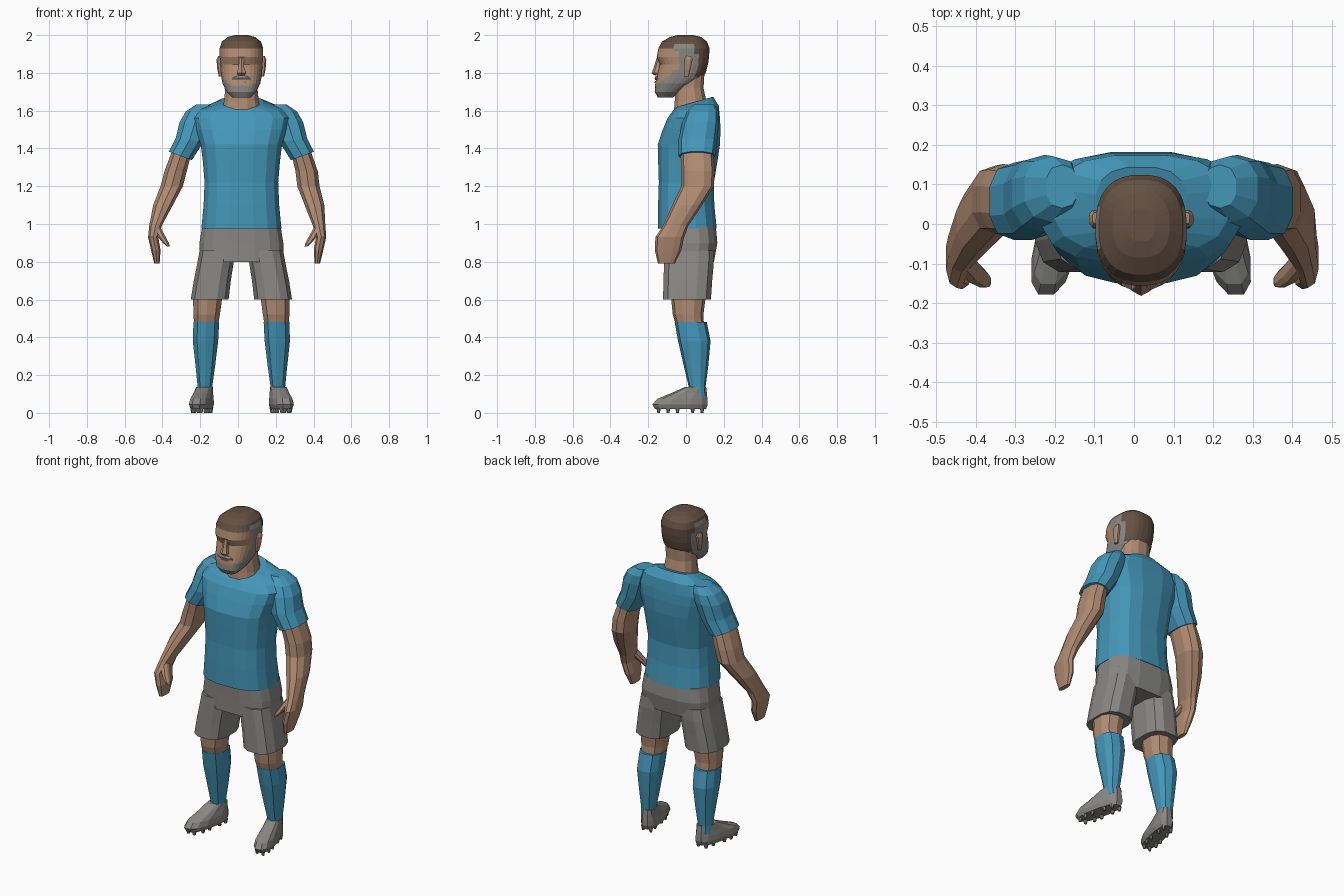
import bpy, bmesh, math

CX = 0.018  # body centre line


def mat(name, rgb):
    m = bpy.data.materials.new(name)
    m.diffuse_color = (*rgb, 1)
    return m


BLUE = mat("kit blue", (0.058, 0.31, 0.49))
GREY = mat("grey", (0.25, 0.245, 0.23))
SKIN = mat("skin", (0.44, 0.26, 0.17))
HAIR = mat("hair brown", (0.125, 0.08, 0.055))


def loft(name, rings, mats, n=10, p=2.4, s=1, sub=1, warp=None, rule=None):
    """Skin horizontal rings (x, z, half width, front y, back y); s=-1 mirrors."""
    full = []
    for a, b in zip(rings, rings[1:]):
        full += [[u + (v - u) * k / sub for u, v in zip(a, b)] for k in range(sub)]
    full.append(rings[-1])
    bm = bmesh.new()
    loops = []
    for x, z, rx, y0, y1 in full:
        loop = []
        for i in range(n):
            t = 2 * math.pi * (i + 0.5) / n
            c, d = math.cos(t), math.sin(t)
            px = x + rx * math.copysign(abs(c) ** (2 / p), c) / abs(math.cos(math.pi / n)) ** (2 / p)
            py = (y0 + y1) / 2 + (y1 - y0) / 2 * math.copysign(abs(d) ** (2 / p), d)
            co = warp(px, py, z) if warp else (px, py, z)
            loop.append(bm.verts.new((CX + s * co[0], co[1], co[2])))
        loops.append(loop)
    for a, b in zip(loops, loops[1:]):
        for i in range(n):
            j = (i + 1) % n
            bm.faces.new((a[i], a[j], b[j], b[i]))
    bm.faces.new(loops[0])
    bm.faces.new(loops[-1])
    bmesh.ops.recalc_face_normals(bm, faces=bm.faces)
    if rule:
        for f in bm.faces:
            c = f.calc_center_median()
            f.material_index = rule(abs(c.x - CX), c.y, c.z)
    me = bpy.data.meshes.new(name)
    bm.to_mesh(me)
    bm.free()
    for m in mats:
        me.materials.append(m)
    ob = bpy.data.objects.new(name, me)
    bpy.context.collection.objects.link(ob)
    return ob


# Shirt body, with the collar dipping at the front
def collar(x, y, z):
    return x, y, z + max(0, z - 1.58) / 0.065 * 0.28 * (y - 0.05)


loft("shirt_body", [
    (0, 0.975, 0.212, -0.150, 0.165), (0, 1.10, 0.200, -0.150, 0.152),
    (0, 1.22, 0.195, -0.146, 0.150), (0, 1.34, 0.205, -0.150, 0.170),
    (0, 1.42, 0.215, -0.152, 0.182), (0, 1.50, 0.240, -0.125, 0.185),
    (0, 1.56, 0.255, -0.100, 0.182), (0, 1.61, 0.220, -0.075, 0.175),
    (0, 1.647, 0.115, -0.055, 0.145)], [BLUE], n=16, p=2.7, warp=collar)

# Shorts: hips and two legs
loft("shorts_hips", [
    (0, 0.80, 0.222, -0.120, 0.150), (0, 0.90, 0.222, -0.122, 0.168),
    (0, 0.985, 0.208, -0.125, 0.160)], [GREY], n=16, p=3)

# Neck and head
loft("neck", [
    (0, 1.56, 0.110, -0.070, 0.120), (0, 1.65, 0.092, -0.062, 0.110),
    (0, 1.72, 0.085, -0.060, 0.095), (0, 1.80, 0.085, -0.050, 0.100)],
    [SKIN], n=12)


def head_colour(x, y, z):
    # 0 skin, 1 beard and sideburns, 2 hair
    if z > 1.95 or (y > 0.055 and z > 1.76):
        return 2
    if y < 0.055 and z < 1.745 + (y + 0.14) * 0.8:
        return 1
    if x > 0.06 and y > -0.02 - (z - 1.84) * 0.5:
        return 1
    return 2 if z > 1.925 else 0


loft("head", [
    (0, 1.670, 0.050, -0.150, -0.070), (0, 1.700, 0.080, -0.166, -0.020),
    (0, 1.745, 0.100, -0.163, 0.050), (0, 1.770, 0.105, -0.158, 0.085),
    (0, 1.800, 0.109, -0.150, 0.105), (0, 1.845, 0.112, -0.138, 0.117),
    (0, 1.885, 0.115, -0.156, 0.123), (0, 1.930, 0.115, -0.147, 0.125),
    (0, 1.965, 0.104, -0.128, 0.112), (0, 1.990, 0.072, -0.085, 0.080),
    (0, 2.000, 0.035, -0.045, 0.040)],
    [SKIN, GREY, HAIR], n=28, p=2.5, sub=3, rule=head_colour)

loft("nose", [
    (0, 1.785, 0.016, -0.165, -0.13), (0, 1.800, 0.024, -0.182, -0.13),
    (0, 1.830, 0.015, -0.170, -0.13), (0, 1.880, 0.012, -0.155, -0.13)],
    [SKIN], n=6, p=2)
loft("moustache", [
    (0, 1.762, 0.050, -0.164, -0.12), (0, 1.772, 0.050, -0.168, -0.12),
    (0, 1.783, 0.030, -0.162, -0.12)], [GREY], n=8, p=2.6)
loft("mouth", [
    (0, 1.746, 0.032, -0.168, -0.12), (0, 1.757, 0.032, -0.166, -0.12)],
    [SKIN], n=8, p=2.6)


def sleeve_hem(x, y, z):
    # hem slopes up towards the outside
    return x, y, z + 0.37 * (x - 0.323) * min(1, max(0, (1.50 - z) / 0.14))


def toe_out(x, y, z):
    return x - 0.2 * (y - 0.06), y, z


for s, side in ((-1, "left"), (1, "right")):

    def hang(x, y, z, s=s):
        # one arm hangs slightly closer to the body
        return x - (min(0.045, max(0, (1.3 - z) * 0.14)) if s > 0 else 0), y, z

    # Ear
    loft(side + "_ear", [
        (0.112, 1.780, 0.008, -0.010, 0.015), (0.116, 1.820, 0.012, -0.012, 0.025),
        (0.118, 1.870, 0.014, -0.010, 0.036), (0.115, 1.890, 0.008, 0.000, 0.030)],
        [SKIN], n=8, s=s)

    # Sleeve, arm, hand
    loft(side + "_sleeve", [
        (0.323, 1.360, 0.061, -0.040, 0.155), (0.275, 1.450, 0.073, -0.040, 0.165),
        (0.245, 1.540, 0.082, -0.020, 0.175), (0.225, 1.595, 0.070, 0.005, 0.172),
        (0.200, 1.632, 0.040, 0.040, 0.150)], [BLUE], s=s, warp=sleeve_hem)
    loft(side + "_arm", [
        (0.310, 1.400, 0.052, -0.030, 0.145), (0.348, 1.280, 0.059, -0.025, 0.152),
        (0.369, 1.200, 0.059, -0.025, 0.148), (0.415, 1.100, 0.052, -0.072, 0.085),
        (0.455, 0.990, 0.033, -0.122, 0.012), (0.467, 0.930, 0.027, -0.162, -0.010),
        (0.453, 0.860, 0.025, -0.165, -0.025), (0.447, 0.790, 0.014, -0.148, -0.060)],
        [SKIN], s=s, warp=hang)
    loft(side + "_thumb", [
        (0.450, 0.985, 0.020, -0.120, -0.060), (0.424, 0.935, 0.021, -0.150, -0.095),
        (0.400, 0.900, 0.016, -0.162, -0.118), (0.388, 0.882, 0.008, -0.160, -0.130)],
        [SKIN], n=8, s=s, warp=hang)

    # Shorts leg, knee, sock
    loft(side + "_shorts_leg", [
        (0.168, 0.600, 0.100, -0.125, 0.135), (0.154, 0.700, 0.098, -0.122, 0.142),
        (0.138, 0.790, 0.096, -0.120, 0.150), (0.125, 0.860, 0.096, -0.118, 0.150)],
        [GREY], n=12, p=2.8, s=s)
    loft(side + "_knee", [
        (0.186, 0.470, 0.064, -0.055, 0.095), (0.184, 0.520, 0.070, -0.070, 0.092),
        (0.178, 0.620, 0.078, -0.080, 0.105)], [SKIN], s=s)
    loft(side + "_sock", [
        (0.193, 0.090, 0.038, 0.015, 0.108), (0.193, 0.140, 0.039, 0.014, 0.104),
        (0.191, 0.250, 0.052, -0.012, 0.118), (0.190, 0.380, 0.067, -0.042, 0.130),
        (0.186, 0.480, 0.068, -0.060, 0.110)], [BLUE], s=s)

    # Boot and studs
    loft(side + "_boot", [
        (0.193, 0.020, 0.046, -0.168, 0.110), (0.193, 0.045, 0.055, -0.182, 0.119),
        (0.193, 0.075, 0.052, -0.155, 0.117), (0.193, 0.105, 0.045, -0.080, 0.113),
        (0.193, 0.138, 0.040, -0.005, 0.108)], [GREY], n=12, p=2.6, s=s, warp=toe_out)
    for k, (dx, y) in enumerate([(e * w, y) for e in (-1, 1) for w, y in
                                 ((0.020, -0.145), (0.034, -0.095), (0.034, -0.045),
                                  (0.030, 0.035), (0.026, 0.085))]):
        loft(f"{side}_stud_{k + 1}", [
            (0.193 + dx, 0.0, 0.007, y - 0.007, y + 0.007),
            (0.193 + dx, 0.028, 0.012, y - 0.012, y + 0.012)],
            [GREY], n=6, p=2, s=s, warp=toe_out)
